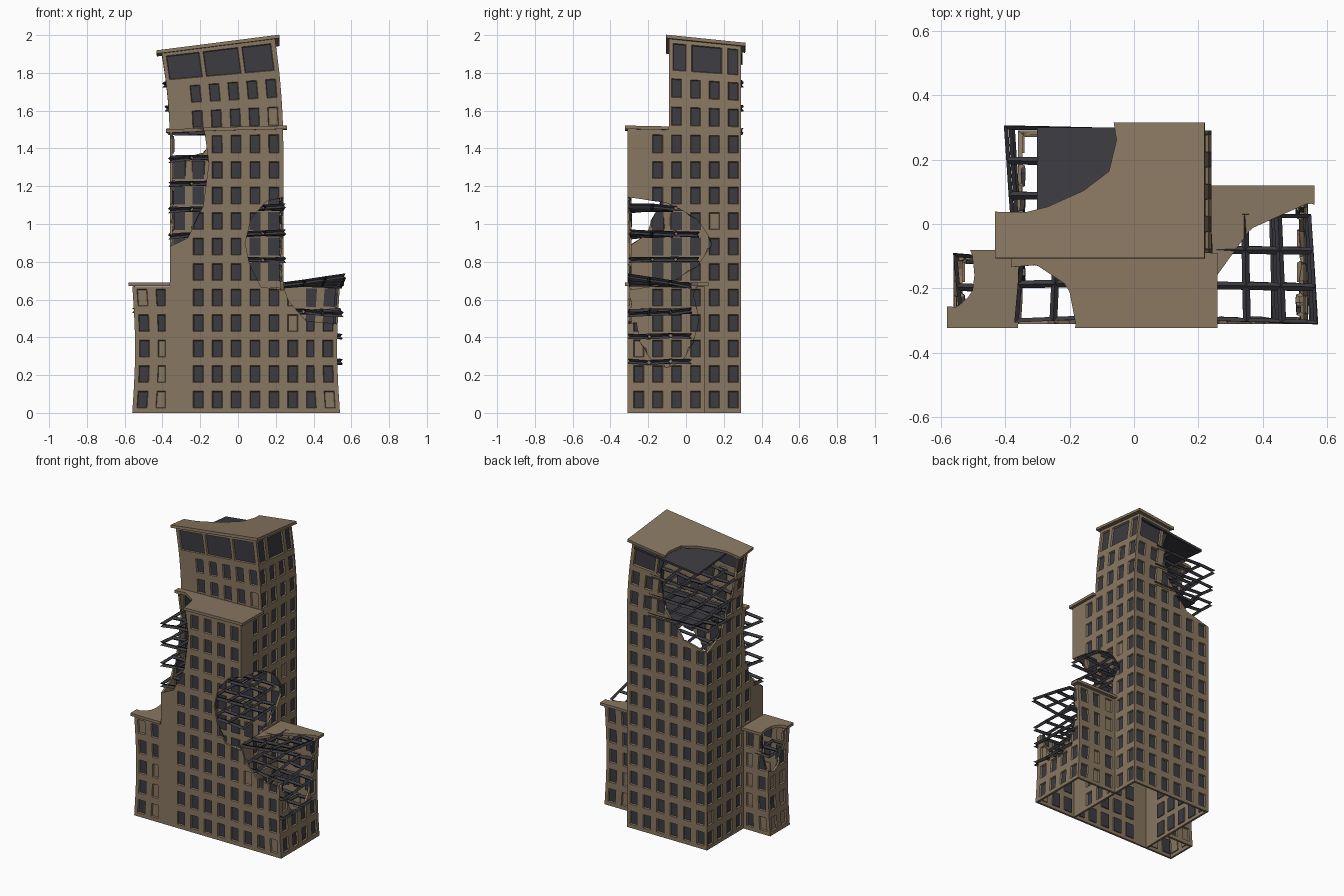
import bpy, bmesh, math, random
from mathutils import Vector

random.seed(4)
cube = bpy.data.objects.get("Cube")
if cube:
    bpy.data.objects.remove(cube, do_unlink=True)


def material(name, rgb):
    m = bpy.data.materials.new(name)
    m.use_nodes = True
    m.diffuse_color = (*rgb, 1)
    for n in m.node_tree.nodes:
        if n.type == 'BSDF_PRINCIPLED':
            n.inputs["Base Color"].default_value = (*rgb, 1)
    return m


STONE = material("brown_stone", (0.25, 0.185, 0.12))
DARK = material("dark_steel", (0.045, 0.043, 0.052))

STOREY = 0.135
ROWS = [(0.025 + STOREY * k, 0.115 + STOREY * k) for k in range(13)]
BAND = [(1.775, 1.905)]


def columns(first, count):
    return [(first + 0.1 * i - 0.027, first + 0.1 * i + 0.027) for i in range(count)]


# Lean of the upper storeys and slight buckling of the wings
def warp(co):
    x, y, z = co
    t = max(0, (z - 1.4) / 0.53)
    if abs(x) > 0.4 and z < 0.68:
        co.x -= math.copysign(0.015, x) * math.sin(math.pi * z / 0.68)
    co.x -= 0.045 * t * t
    co.z += t * (0.125 * (x + 0.06) - 0.1 * (y - 0.1))


def finish(bm, name, mats):
    for v in bm.verts:
        warp(v.co)
    mesh = bpy.data.meshes.new(name)
    bm.to_mesh(mesh)
    bm.free()
    for m in mats:
        mesh.materials.append(m)
    ob = bpy.data.objects.new(name, mesh)
    bpy.context.scene.collection.objects.link(ob)
    return ob


def thicken(ob, amount):
    mod = ob.modifiers.new("thickness", 'SOLIDIFY')
    mod.thickness = amount
    mod.offset = -1


# One straight wall; window cells are marked with the dark material
def wall(bm, p0, p1, z0, z1, cols=(), rows=ROWS):
    axis = 0 if p0[0] != p1[0] else 1
    a, b = p0[axis], p1[axis]
    lo, hi = min(a, b), max(a, b)
    cols = [c for c in cols if c[0] > lo and c[1] < hi]
    rows = [r for r in rows if r[0] > z0 and r[1] < z1]
    us = sorted({a, b, *(e for c in cols for e in c)}, reverse=a > b)
    zs = sorted({z0, z1, *(e for r in rows for e in r)})

    def point(u, z):
        return bm.verts.new((u, p0[1], z) if axis == 0 else (p0[0], u, z))

    for u0, u1 in zip(us, us[1:]):
        for s0, s1 in zip(zs, zs[1:]):
            f = bm.faces.new([point(u0, s0), point(u1, s0), point(u1, s1), point(u0, s1)])
            um, zm = (u0 + u1) / 2, (s0 + s1) / 2
            if any(c[0] < um < c[1] for c in cols) and any(r[0] < zm < r[1] for r in rows):
                f.material_index = 1


# Weld the walls, recess the windows, leave some without glass
def recess_windows(bm, broken):
    bmesh.ops.remove_doubles(bm, verts=bm.verts[:], dist=0.0001)
    bm.normal_update()
    panes = [f for f in bm.faces if f.material_index == 1]
    for f in panes:
        f.material_index = 0
    bmesh.ops.inset_individual(bm, faces=panes, thickness=0.005, depth=-0.01)
    for f in panes:
        f.material_index = 0 if random.random() < broken else 1


# Jagged blast hole: every surface inside a rough ellipsoid is cut away
def carve(bm, holes):
    for centre, radii in holes:
        centre = Vector(centre)
        tmp = bmesh.new()
        bmesh.ops.create_icosphere(tmp, subdivisions=2, radius=1.06)
        rnd = random.Random(7)
        for v in tmp.verts:
            k = rnd.uniform(0.94, 1.08)
            v.co = centre + Vector([c * r * k for c, r in zip(v.co, radii)])
        tmp.normal_update()
        planes = [(f.calc_center_median(), f.normal.copy()) for f in tmp.faces]
        tmp.free()

        def near(f):
            return all(min(v.co[i] for v in f.verts) < centre[i] + radii[i] * 1.15 and
                       max(v.co[i] for v in f.verts) > centre[i] - radii[i] * 1.15
                       for i in range(3))

        cells = [f for f in bm.faces if near(f)]
        for co, no in planes:
            if not cells:
                break
            geom = list({v for f in cells for v in f.verts}) + \
                list({e for f in cells for e in f.edges}) + cells
            cut = bmesh.ops.bisect_plane(bm, geom=geom, dist=1e-5, plane_co=co, plane_no=no)
            cells = [g for g in cut["geom"] if isinstance(g, bmesh.types.BMFace)
                     and (g.calc_center_median() - co).dot(no) < 0]
        gone = [f for f in bm.faces
                if all((f.calc_center_median() - co).dot(no) < 0 for co, no in planes)]
        bmesh.ops.delete(bm, geom=gone, context='FACES')


def roof(name, x0, x1, y0, y1, z, holes):
    bm = bmesh.new()
    bm.faces.new([bm.verts.new(p) for p in
                  ((x0, y0, z), (x1, y0, z), (x1, y1, z), (x0, y1, z))])
    bm.normal_update()
    carve(bm, holes)
    thicken(finish(bm, name, [STONE]), 0.018)


# Exposed floor beams, bent towards the open corner
def beams(name, x0, x1, y0, y1, z, corner, tip):
    bm = bmesh.new()
    nx, ny = (max(1, round(d / 0.11)) for d in (x1 - x0, y1 - y0))
    bmesh.ops.create_grid(bm, x_segments=nx, y_segments=ny, size=1)
    for v in bm.verts:
        u, w = v.co.x, v.co.y
        k = (1 + u * corner[0]) * (1 + w * corner[1]) / 4
        v.co = ((x0 + x1 + u * (x1 - x0)) / 2 + corner[0] * 0.02 * k,
                (y0 + y1 + w * (y1 - y0)) / 2 + corner[1] * 0.01 * k,
                z + tip * k + random.uniform(-0.006, 0.006))
    ob = finish(bm, name, [DARK])
    mod = ob.modifiers.new("beams", 'WIREFRAME')
    mod.thickness = 0.024


def slab(name, x0, x1, y0, y1, z):
    bm = bmesh.new()
    bm.faces.new([bm.verts.new(p) for p in
                  ((x0, y0, z), (x1, y0, z), (x1, y1, z), (x0, y1, z))])
    thicken(finish(bm, name, [DARK]), 0.015)


# Blast holes
BACK_HOLE = ((-0.36, 0.29, 1.8), (0.37, 0.28, 0.45))
CORNER_HOLE = ((-0.36, -0.31, 1.32), (0.2, 0.2, 0.42))
FLANK_HOLE = ((0.24, -0.31, 0.9), (0.2, 0.43, 0.24))
WING_TOP_HOLE = ((0.54, -0.31, 0.68), (0.3, 0.36, 0.2))
WING_SIDE_HOLE = ((0.54, -0.1, 0.5), (0.12, 0.16, 0.25))
SMALL_HOLE = ((-0.57, -0.15, 0.62), (0.08, 0.12, 0.2))
TOWER_HOLES = [BACK_HOLE, CORNER_HOLE, FLANK_HOLE]
WING_HOLES = [WING_TOP_HOLE, WING_SIDE_HOLE]

# Tower walls: full-depth shaft, set-back upper storeys, top band of wide windows
L, R, F, S, B = -0.36, 0.24, -0.31, -0.09, 0.29
front_cols, back_cols, side_cols = columns(-0.21, 5), columns(-0.31, 6), columns(-0.15, 5)
wide_front = [(-0.34, -0.165), (-0.145, 0.04), (0.06, 0.215)]
wide_side = [(-0.07, 0.0), (0.03, 0.19), (0.22, 0.275)]
bm = bmesh.new()
for y, z0, z1, rows, fc, bc, sc in (
        (F, 0, 1.49, ROWS, front_cols, back_cols, side_cols),
        (S, 1.49, 1.76, ROWS, front_cols, back_cols, side_cols),
        (S, 1.76, 1.93, BAND, wide_front, wide_front, wide_side)):
    wall(bm, (L, y), (R, y), z0, z1, fc, rows)
    wall(bm, (R, y), (R, B), z0, z1, sc, rows)
    wall(bm, (R, B), (L, B), z0, z1, bc, rows)
    wall(bm, (L, B), (L, y), z0, z1, sc, rows)
recess_windows(bm, 0.01)
carve(bm, TOWER_HOLES)
thicken(finish(bm, "tower_walls", [STONE, DARK]), 0.014)
roof("upper_roof", L - 0.025, R + 0.025, S - 0.015, B + 0.025, 1.94, [BACK_HOLE])
roof("setback_roof", L - 0.02, R + 0.02, F - 0.012, S, 1.505, [CORNER_HOLE])

# Wide wing
bm = bmesh.new()
wall(bm, (R, F), (0.54, F), 0, 0.67, columns(0.29, 3))
wall(bm, (0.54, F), (0.54, 0.1), 0, 0.67, columns(-0.25, 4))
wall(bm, (0.54, 0.1), (R, 0.1), 0, 0.67, columns(0.29, 3))
recess_windows(bm, 0.2)
carve(bm, WING_HOLES)
thicken(finish(bm, "wide_wing_walls", [STONE, DARK]), 0.014)
roof("wide_wing_roof", R, 0.56, F - 0.012, 0.12, 0.69, WING_HOLES)

# Narrow wing
bm = bmesh.new()
wall(bm, (-0.56, F), (L, F), 0, 0.67, columns(-0.51, 2))
wall(bm, (L, -0.1), (-0.56, -0.1), 0, 0.67, columns(-0.51, 2))
wall(bm, (-0.56, -0.1), (-0.56, F), 0, 0.67, columns(-0.25, 2))
recess_windows(bm, 0.45)
carve(bm, [SMALL_HOLE])
thicken(finish(bm, "narrow_wing_walls", [STONE, DARK]), 0.014)
roof("narrow_wing_roof", -0.58, L, F - 0.012, -0.08, 0.69, [SMALL_HOLE])

# Floor beams in the holes
for k, tip, x0 in ((5, 0.05, 0.24), (4, -0.02, 0.24), (3, 0, 0.34), (2, 0, 0.44)):
    beams("wide_wing_beams", x0, 0.55, -0.3, 0.03, STOREY * k, (1, -1), tip)
for k in (6, 7, 8):
    beams("flank_beams", 0.02, 0.235, -0.295, 0.07, STOREY * k, (1, -1), 0.01 * (k - 6))
for k in (7, 8, 9, 10):
    beams("corner_beams", -0.35, -0.13, -0.295, -0.07, STOREY * k, (-1, -1), -0.01)
for k in (11, 12, 13):
    beams("back_beams", -0.36, 0.08, -0.02, 0.295, STOREY * k, (-1, 1), 0.02)
beams("narrow_wing_beams", -0.55, -0.45, -0.3, -0.1, STOREY * 4, (-1, 1), 0)
slab("back_floor_slab", -0.26, 0.22, -0.07, 0.28, 1.49)
slab("top_floor_slab", -0.26, 0.22, -0.07, 0.3, 1.9)
